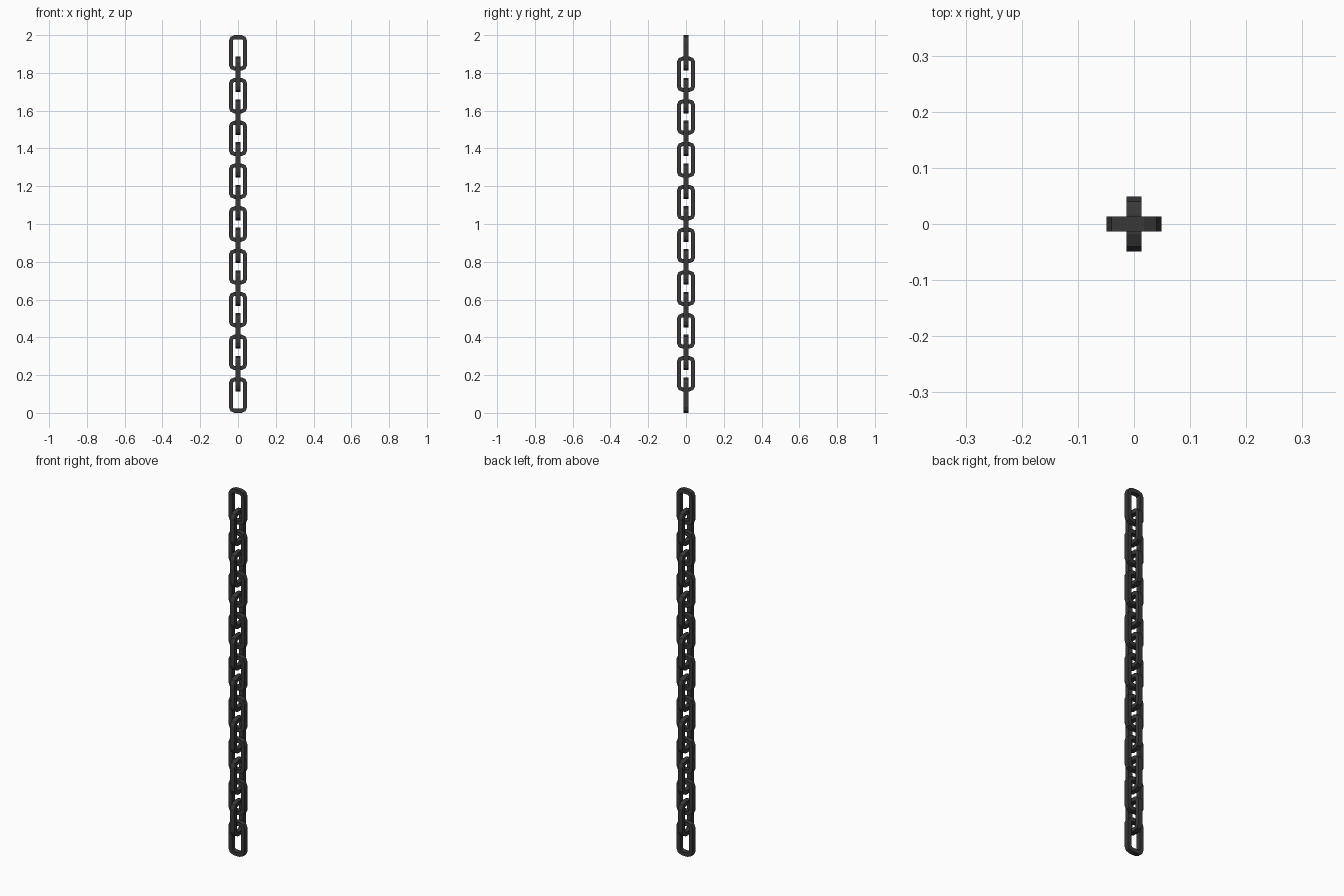
import bpy, bmesh, math

if "Cube" in bpy.data.objects:
    bpy.data.objects.remove(bpy.data.objects["Cube"])

LINKS = 17
LENGTH = 0.188          # height of one link
HALF_W = 0.0487         # half width of one link
BAR = 0.022             # bar thickness in the plane of the link
DEPTH = 0.026           # bar thickness across the link
CORNER = 0.0305         # outer corner radius
PITCH = (2.0 - LENGTH) / (LINKS - 1)

iron = bpy.data.materials.new("dark_iron")
iron.diffuse_color = (0.04, 0.04, 0.04, 1)
iron.use_nodes = True
iron.node_tree.nodes["Principled BSDF"].inputs["Base Color"].default_value = iron.diffuse_color


def outline(inset):
    """Rounded rectangle with two facets per corner."""
    r = CORNER - inset
    cx, cz = HALF_W - CORNER, LENGTH / 2 - CORNER
    pts = []
    for i, (sx, sz) in enumerate([(1, 1), (-1, 1), (-1, -1), (1, -1)]):
        for k in range(3):
            a = math.radians(90 * i + 45 * k)
            pts.append((sx * cx + r * math.cos(a), sz * cz + r * math.sin(a)))
    return pts


def link_mesh():
    """Closed loop with a rectangular bar section."""
    bm = bmesh.new()
    h = DEPTH / 2
    rings = [[bm.verts.new((x, y, z)) for x, z in outline(inset)]
             for inset, y in [(0, -h), (0, h), (BAR, h), (BAR, -h)]]
    n = len(rings[0])
    for j in range(4):
        a, b = rings[j], rings[(j + 1) % 4]
        for i in range(n):
            k = (i + 1) % n
            bm.faces.new((a[i], a[k], b[k], b[i]))
    bmesh.ops.recalc_face_normals(bm, faces=bm.faces)
    me = bpy.data.meshes.new("chain_link")
    bm.to_mesh(me)
    bm.free()
    me.materials.append(iron)
    return me


# Chain links, each turned a quarter from its neighbour
mesh = link_mesh()
for i in range(LINKS):
    ob = bpy.data.objects.new(f"chain_link_{i + 1}", mesh)
    ob.location.z = LENGTH / 2 + i * PITCH
    ob.rotation_euler.z = math.pi / 2 * (i % 2)
    bpy.context.collection.objects.link(ob)
